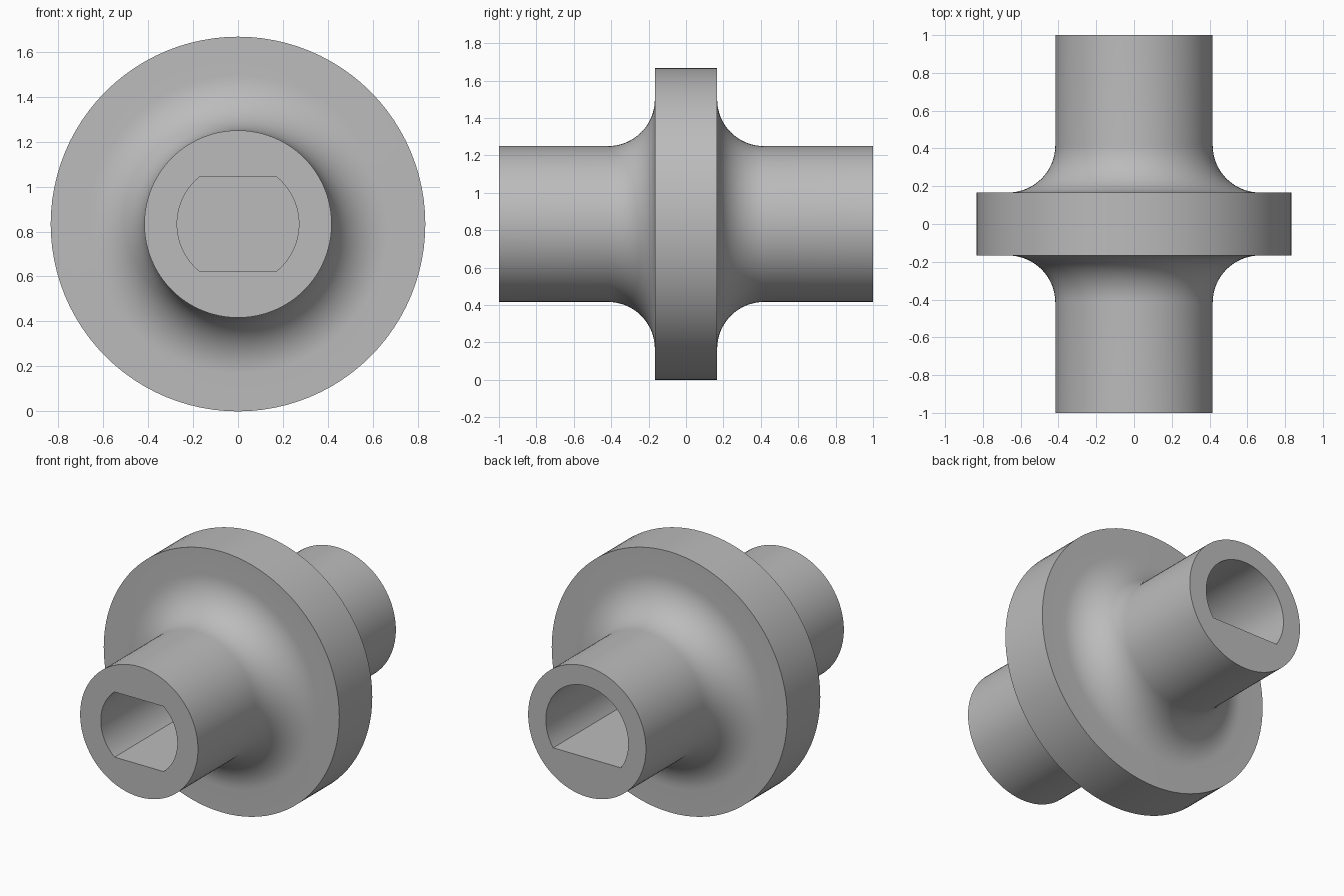
import bpy
import bmesh
from math import sin, cos, pi, asin, radians
from mathutils import Matrix, Vector

cube = bpy.data.objects.get("Cube")
if cube:
    bpy.data.objects.remove(cube, do_unlink=True)

UNIT = 1 / 12
SEGMENTS = 96
AXIS_HEIGHT = 10 * UNIT

grey = bpy.data.materials.new("plain_grey")
grey.use_nodes = True
colour = (0.5, 0.5, 0.5, 1)
grey.diffuse_color = colour
grey.node_tree.nodes["Principled BSDF"].inputs["Base Color"].default_value = colour


def make_object(name, bm):
    bmesh.ops.recalc_face_normals(bm, faces=bm.faces)
    mesh = bpy.data.meshes.new(name)
    bm.to_mesh(mesh)
    bm.free()
    mesh.materials.append(grey)
    obj = bpy.data.objects.new(name, mesh)
    obj.location.z = AXIS_HEIGHT
    bpy.context.collection.objects.link(obj)
    return obj


def coupling_body():
    # Half profile as (radius, y): shaft end, fillet, flange rim
    half = [(0, 12), (5, 12)]
    for i in range(17):
        a = pi / 2 * i / 16
        half.append((8 - 3 * cos(a), 5 - 3 * sin(a)))
    half.append((10, 2))
    profile = half + [(r, -y) for r, y in reversed(half)]
    bm = bmesh.new()
    verts = [bm.verts.new((r * UNIT, y * UNIT, 0)) for r, y in profile]
    edges = [bm.edges.new(pair) for pair in zip(verts, verts[1:])]
    bmesh.ops.spin(bm, geom=verts + edges, cent=(0, 0, 0), axis=(0, 1, 0),
                   angle=2 * pi, steps=SEGMENTS)
    bmesh.ops.remove_doubles(bm, verts=bm.verts, dist=1e-5)
    return make_object("shaft_coupling", bm)


def arc(radius, start, end, steps=48):
    return [(radius * cos(start + (end - start) * i / steps),
             radius * sin(start + (end - start) * i / steps))
            for i in range(steps + 1)]


def bore_cutter(name, outline, y_start, y_end):
    bm = bmesh.new()
    face = bm.faces.new([bm.verts.new((x * UNIT, y_start, z * UNIT)) for x, z in outline])
    result = bmesh.ops.extrude_face_region(bm, geom=[face])
    moved = [v for v in result["geom"] if isinstance(v, bmesh.types.BMVert)]
    bmesh.ops.translate(bm, verts=moved, vec=(0, y_end - y_start, 0))
    cutter = make_object(name, bm)
    cutter.hide_render = True
    return cutter


body = coupling_body()

# Front bore has two flats, back bore has one flat underneath
flat = asin(2.5 / 3.25)
double_flat = arc(3.25, -flat, flat) + arc(3.25, pi - flat, pi + flat)
low = asin(2 / 3.5)
single_flat = arc(3.5, -low, pi + low, 80)
cutters = [bore_cutter("front_bore", double_flat, -1.1, -2 * UNIT),
           bore_cutter("back_bore", single_flat, 1.1, 2 * UNIT)]

bpy.ops.object.select_all(action="DESELECT")
body.select_set(True)
bpy.context.view_layer.objects.active = body
for cutter in cutters:
    cut = body.modifiers.new(cutter.name, "BOOLEAN")
    cut.operation = "DIFFERENCE"
    cut.solver = "EXACT"
    cut.object = cutter
    bpy.ops.object.modifier_apply(modifier=cut.name)
    bpy.data.objects.remove(cutter, do_unlink=True)

bpy.ops.object.shade_smooth_by_angle(angle=radians(30))
